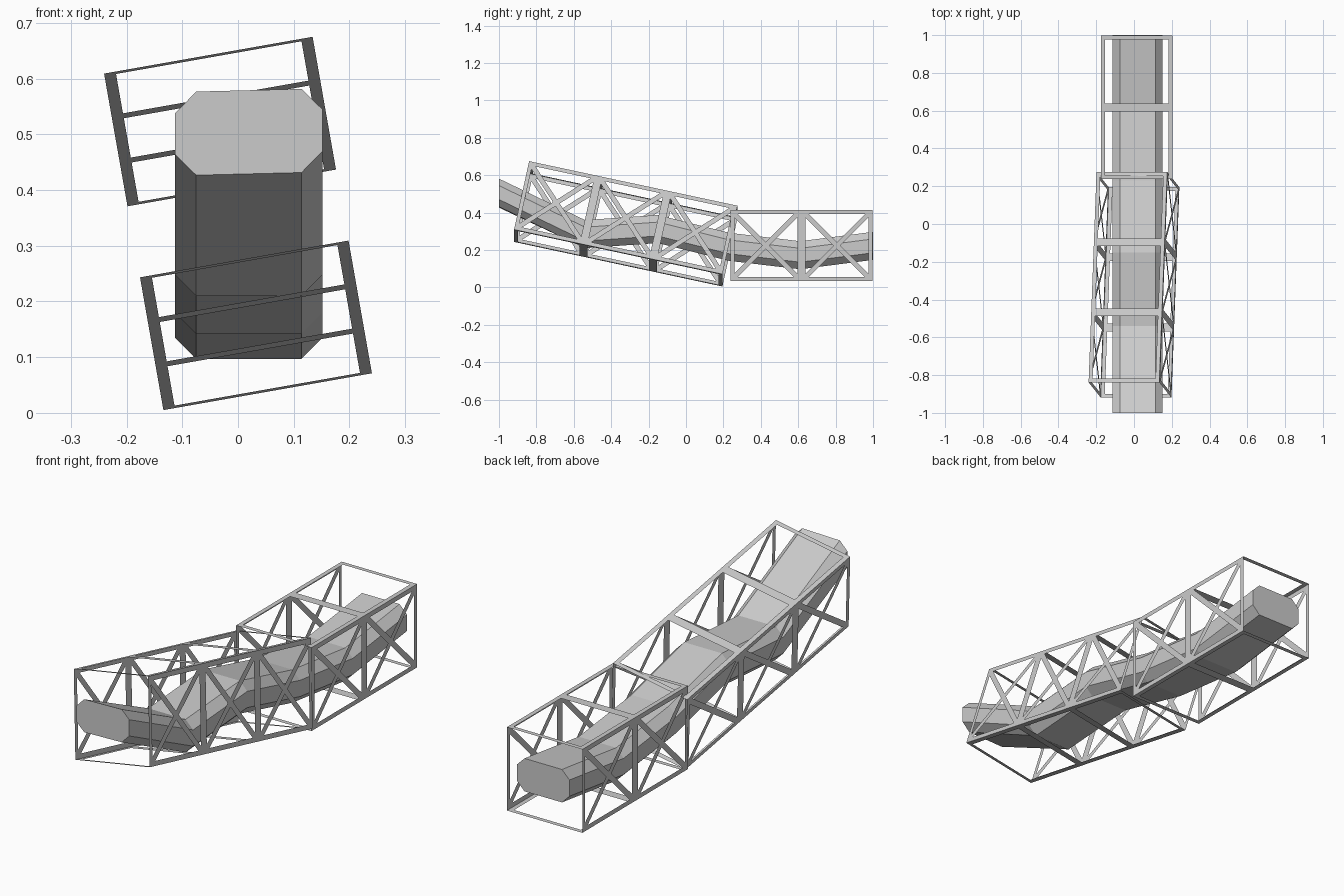
import bpy, bmesh, math
from mathutils import Matrix, Vector

if "Cube" in bpy.data.objects:
    bpy.data.objects.remove(bpy.data.objects["Cube"])

H = 0.19      # half size of one cubic truss bay
B = 0.021     # width of the border bars
D = 0.013     # half width of the diagonal braces


def make_object(name, bm):
    mesh = bpy.data.meshes.new(name)
    bmesh.ops.remove_doubles(bm, verts=bm.verts, dist=1e-5)
    bm.to_mesh(mesh)
    bm.free()
    obj = bpy.data.objects.new(name, mesh)
    bpy.context.collection.objects.link(obj)
    return obj


def panel(bm, mat, braced):
    """Flat sheet frame in local XY, facing +Z; braced adds an X of diagonals."""
    i, r = H - B, D * math.sqrt(2)
    for k in range(4):
        turn = mat @ Matrix.Rotation(k * math.pi / 2, 4, 'Z')

        def quad(*pts):
            bm.faces.new([bm.verts.new(turn @ Vector((x, y, 0))) for x, y in pts])

        if braced:
            a, b, c = (-i + r, -i), (i - r, -i), (0, -r)
            quad((-H, -H), (H, -H), b, a)
            quad((H, -H), (0, 0), c, b)
            quad((0, 0), (-H, -H), a, c)
        else:
            quad((-H, -H), (H, -H), (i, -i), (-i, -i))


def truss(name, bays, centre, pitch, roll):
    """Row of open-ended cubic bays: plain top and bottom, braced sides."""
    bm = bmesh.new()
    for n in range(bays):
        shift = Matrix.Translation((0, (n - (bays - 1) / 2) * 2 * H, 0))
        for k in range(4):
            face = Matrix.Rotation(k * math.pi / 2, 4, 'Y') @ Matrix.Translation((0, 0, H))
            panel(bm, shift @ face, k % 2 == 1)
    obj = make_object(name, bm)
    obj.matrix_world = (Matrix.Translation(centre)
                        @ Matrix.Rotation(math.radians(roll), 4, 'Y')
                        @ Matrix.Rotation(math.radians(pitch), 4, 'X'))


# Winding duct: chamfered section swept along y, with vertical rings
def duct():
    path = [(-1, 0.504), (-0.54, 0.285), (-0.15, 0.312),
            (0.23, 0.217), (0.61, 0.172), (1, 0.222)]
    w, h, c = 0.1325, 0.075, 0.038
    section = [(w, -h + c), (w, h - c), (w - c, h), (-w + c, h),
               (-w, h - c), (-w, -h + c), (-w + c, -h), (w - c, -h)]
    bm = bmesh.new()
    rings = []
    for n, (y, z) in enumerate(path):
        tilt = 0.025 if n == 0 else 0
        rings.append([bm.verts.new((0.0195 + px, y, z + pz + tilt * px)) for px, pz in section])
    for a, b in zip(rings, rings[1:]):
        for k in range(8):
            j = (k + 1) % 8
            bm.faces.new((a[k], a[j], b[j], b[k]))
    bm.faces.new(rings[0])
    bm.faces.new(rings[-1][::-1])
    bmesh.ops.recalc_face_normals(bm, faces=bm.faces)
    make_object("duct", bm)


duct()
# Level rear truss and tilted front truss
truss("rear_truss", 2, (0.0145, 0.617, 0.224), 0, 0)
truss("front_truss", 3, (0, -0.322, 0.34), -12.25, -10)
